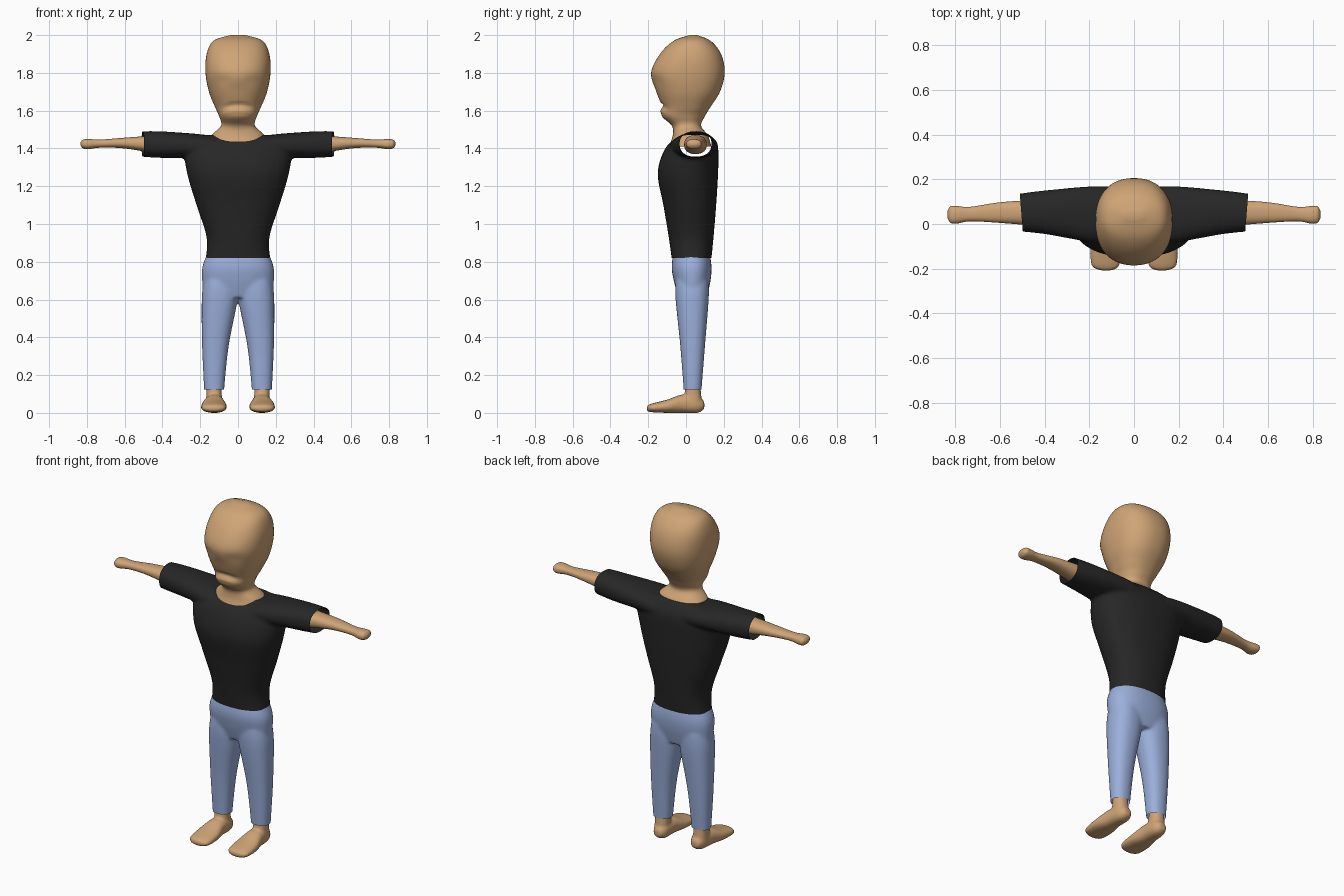
import bpy
import bmesh
from math import sin, cos, pi, exp, copysign

cube = bpy.data.objects.get("Cube")
if cube:
    bpy.data.objects.remove(cube, do_unlink=True)


def material(name, red, green, blue):
    made = bpy.data.materials.new(name)
    made.use_nodes = True
    colour = (red, green, blue, 1)
    made.diffuse_color = colour
    shader = made.node_tree.nodes["Principled BSDF"]
    shader.inputs["Base Color"].default_value = colour
    shader.inputs["Roughness"].default_value = .8
    return made


SKIN = material("skin tan", .62, .37, .18)
BLACK = material("shirt black", .02, .02, .02)
DENIM = material("denim blue", .33, .43, .71)


def refine(rings, steps=6):
    """Run a smooth curve through the numbers of successive rings."""
    smooth_rings = []
    last = len(rings) - 1
    for index in range(last):
        before, start = rings[max(index - 1, 0)], rings[index]
        end, after = rings[index + 1], rings[min(index + 2, last)]
        for step in range(steps):
            t = step / steps
            ring = []
            for p, q, r, s in zip(before, start, end, after):
                leave, arrive = (r - p) / 2, (s - q) / 2
                cubic = 2 * (q - r) + leave + arrive
                square = r - q - leave - cubic
                ring.append(((cubic * t + square) * t + leave) * t + q)
            smooth_rings.append(ring)
    return smooth_rings + [rings[last]]


def rounded(value, power):
    return copysign(abs(value) ** (2 / power), value)


def loft(bm, axis, rings, power=2.3, side=1, segments=40):
    """Skin closed rings (position, u_min, u_max, v_min, v_max) along an axis."""
    loops = []
    for t, u_min, u_max, v_min, v_max in refine(rings):
        loop = []
        for k in range(segments):
            angle = 2 * pi * (k + .5) / segments
            u = (u_min + u_max + (u_max - u_min) * rounded(cos(angle), power)) / 2
            v = (v_min + v_max + (v_max - v_min) * rounded(sin(angle), power)) / 2
            x, y, z = {"x": (t, u, v), "y": (u, t, v), "z": (u, v, t)}[axis]
            loop.append(bm.verts.new((x * side, y, z)))
        loops.append(loop)
    for low, high in zip(loops, loops[1:]):
        for k in range(segments):
            bm.faces.new((low[k - 1], low[k], high[k], high[k - 1]))
    bm.faces.new(loops[0])
    bm.faces.new(loops[-1])


def symmetric(rings):
    """Turn (height, half width, front, back) into full rings."""
    return [(z, -width, width, front, back) for z, width, front, back in rings]


def fuse(ob, voxel, cuts):
    """Merge overlapping lofts into one soft skin and trim its open ends."""
    remesh = ob.modifiers.new("fuse", "REMESH")
    remesh.mode = "VOXEL"
    remesh.voxel_size = voxel
    relax = ob.modifiers.new("relax", "SMOOTH")
    relax.iterations = 6
    bpy.context.view_layer.update()
    fused = ob.evaluated_get(bpy.context.evaluated_depsgraph_get())
    bm = bmesh.new()
    bm.from_mesh(fused.to_mesh())
    fused.to_mesh_clear()
    ob.modifiers.clear()
    for point, normal in cuts:
        geometry = bm.verts[:] + bm.edges[:] + bm.faces[:]
        bmesh.ops.bisect_plane(bm, geom=geometry, plane_co=point,
                               plane_no=normal, clear_outer=True)
    bm.to_mesh(ob.data)
    bm.free()


def finish(name, bm, colour, voxel=None, cuts=()):
    bmesh.ops.recalc_face_normals(bm, faces=bm.faces[:])
    mesh = bpy.data.meshes.new(name)
    bm.to_mesh(mesh)
    bm.free()
    ob = bpy.data.objects.new(name, mesh)
    bpy.context.collection.objects.link(ob)
    if voxel:
        fuse(ob, voxel, cuts)
    mesh.materials.clear()
    mesh.materials.append(colour)
    for polygon in mesh.polygons:
        polygon.use_smooth = True
        polygon.material_index = 0


# Shirt: torso fused with a sleeve tube, open at cuffs and hem
bm = bmesh.new()
loft(bm, "z", symmetric([
    (.77, .18, -.07, .13), (.92, .165, -.09, .145), (1.1, .22, -.12, .16),
    (1.27, .27, -.15, .17), (1.4, .28, -.11, .17), (1.47, .2, -.04, .13)]))
sleeve = [(.15, -.085, .17, 1.35, 1.47), (.4, -.045, .15, 1.35, 1.49),
          (.55, -.03, .13, 1.36, 1.49)]
opposite = [(-x, *bounds) for x, *bounds in reversed(sleeve)]
loft(bm, "x", opposite + [(0, -.06, .15, 1.34, 1.44)] + sleeve)
cuffs = [((side / 2, 0, 0), (side, -.08, 0)) for side in (1, -1)]
finish("shirt", bm, BLACK, .01, cuffs + [((0, 0, .82), (0, 0, -1))])

# Trousers: hips fused with two tapered legs, open at the ankles
bm = bmesh.new()
loft(bm, "z", symmetric([
    (.61, .18, -.04, .11), (.7, .19, -.065, .13),
    (.78, .187, -.076, .135), (.87, .15, -.06, .12)]))
for side in (1, -1):
    loft(bm, "z", [(.09, .076, .178, -.01, .08), (.35, .05, .19, -.03, .1),
                   (.6, .002, .192, -.055, .12), (.7, .002, .18, -.055, .12)], side=side)
finish("trousers", bm, DENIM, .009, [((0, 0, .125), (0, 0, -1))])

# Head and neck
bm = bmesh.new()
loft(bm, "z", symmetric([
    (1.41, .165, -.09, .135), (1.47, .14, -.07, .115), (1.52, .09, -.075, .08),
    (1.57, .1, -.127, .1), (1.62, .122, -.128, .13), (1.7, .154, -.157, .18),
    (1.8, .172, -.185, .205), (1.9, .166, -.138, .186), (1.97, .13, -.065, .13),
    (2, .04, .02, .06)]), segments=64)
# Mouth crease, lower lip and shallow eye hollows
for vert in bm.verts:
    x, y, z = vert.co
    if y < -.03:
        height = z + 2 * x * x
        mouth = exp(-(x / .07) ** 4)
        crease = mouth * exp(-((height - 1.63) / .01) ** 2)
        lip = mouth * exp(-((height - 1.6) / .012) ** 2)
        eye = exp(-((abs(x) - .085) / .045) ** 4 - ((z - 1.76) / .03) ** 2)
        vert.co.y += .012 * crease - .008 * lip + .006 * eye
finish("head", bm, SKIN)

for side, label in ((1, "left"), (-1, "right")):
    # Arm with a closed mitten hand
    bm = bmesh.new()
    loft(bm, "x", [(.42, -.01, .11, 1.37, 1.47), (.6, .005, .097, 1.4, 1.457),
                   (.73, .012, .077, 1.404, 1.447), (.79, .002, .08, 1.396, 1.45),
                   (.82, .005, .08, 1.4, 1.447), (.833, .025, .06, 1.415, 1.433)], side=side)
    finish(label + "_arm", bm, SKIN)

    # Bare foot fused with its ankle
    bm = bmesh.new()
    loft(bm, "y", [(-.208, .1, .15, .012, .035), (-.185, .065, .19, .004, .048),
                   (-.1, .06, .195, 0, .07), (-.02, .074, .178, 0, .097),
                   (.06, .08, .166, 0, .09), (.097, .1, .146, .02, .06)], side=side)
    loft(bm, "z", [(.04, .083, .17, -.02, .088), (.1, .086, .168, -.008, .08),
                   (.17, .09, .17, 0, .074)], side=side)
    finish(label + "_foot", bm, SKIN, .007)
